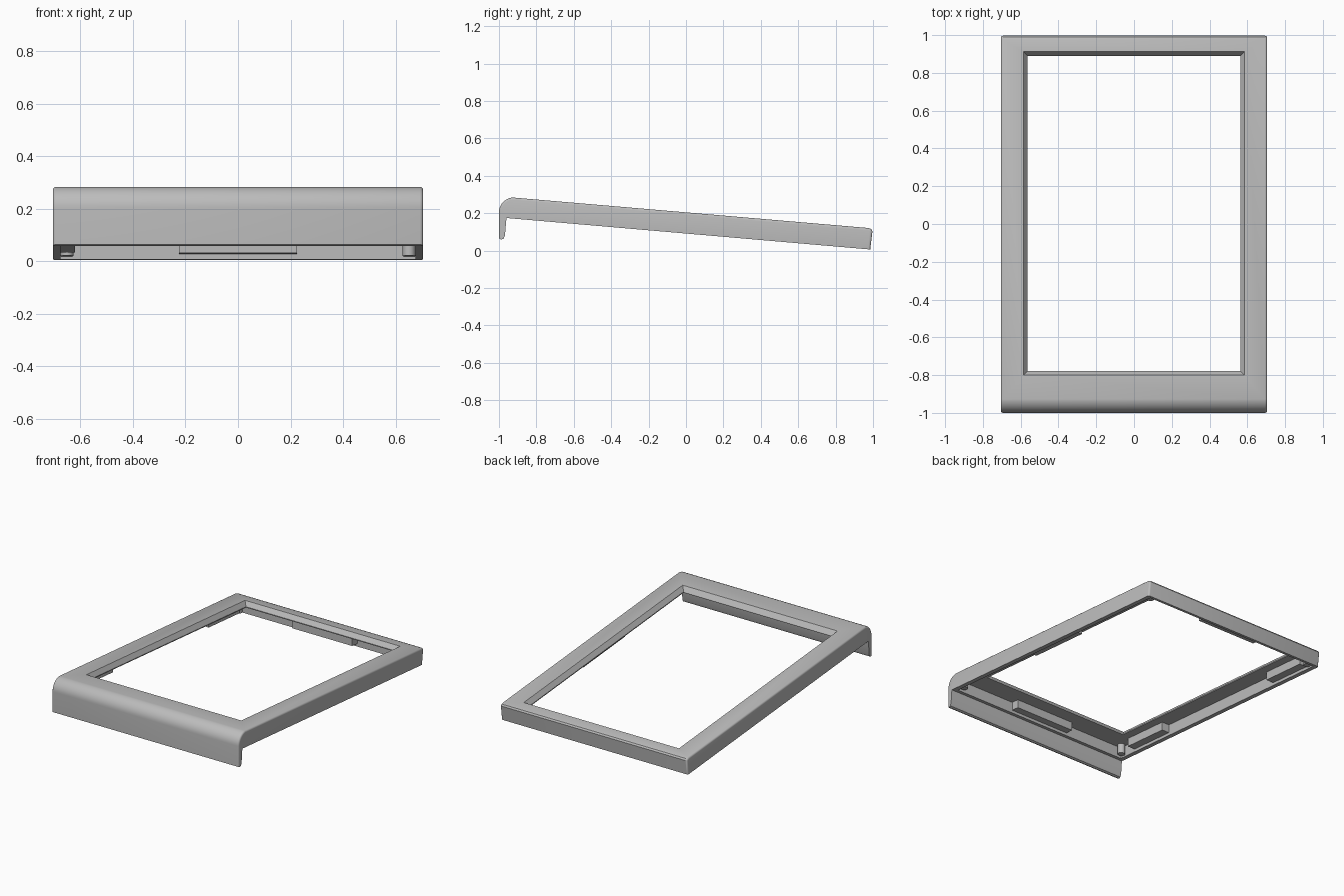
import bpy, bmesh, math

SLOPE = -0.0866                      # fall of the whole frame towards the back
TOP, PLATE, RIM = 0.205, 0.168, 0.091  # heights above the sloping base plane
HALF = 0.705

if "Cube" in bpy.data.objects:
    bpy.data.objects.remove(bpy.data.objects["Cube"])

grey = bpy.data.materials.new("light grey plastic")
grey.use_nodes = True
colour = (0.5, 0.5, 0.5, 1)
grey.diffuse_color = colour
grey.node_tree.nodes["Principled BSDF"].inputs["Base Color"].default_value = colour


def finish(bm, name):
    bmesh.ops.recalc_face_normals(bm, faces=bm.faces)
    mesh = bpy.data.meshes.new(name)
    bm.to_mesh(mesh)
    bm.free()
    mesh.materials.append(grey)
    ob = bpy.data.objects.new(name, mesh)
    bpy.context.collection.objects.link(ob)
    return ob


def activate(ob):
    bpy.ops.object.select_all(action="DESELECT")
    ob.select_set(True)
    bpy.context.view_layer.objects.active = ob


def sloped_box(name, x, y, z, flare=0.0):
    """Box sheared along the slope; flare widens its upper end."""
    bm = bmesh.new()
    bmesh.ops.create_cube(bm, size=1)
    for v in bm.verts:
        grow = flare if v.co.z > 0 else 0
        sx, sy, sz = (1 if c > 0 else -1 for c in v.co)
        v.co.x = (x[1] if sx > 0 else x[0]) + sx * grow
        v.co.y = (y[1] if sy > 0 else y[0]) + sy * grow
        v.co.z = (z[1] if sz > 0 else z[0]) + SLOPE * v.co.y
    return finish(bm, name)


def cut(ob, cutter):
    cutter.hide_render = True
    mod = ob.modifiers.new("cut", "BOOLEAN")
    mod.operation, mod.object, mod.solver = "DIFFERENCE", cutter, "EXACT"
    activate(ob)
    bpy.ops.object.modifier_apply(modifier=mod.name)
    bpy.data.objects.remove(cutter)


# Side profile: drop lip, rounded front, sloping top, short back wall
radius, cy, cz = 0.08, -0.92, 0.204
profile = [(-0.96, RIM - SLOPE * 0.96), (-0.968, 0.08), (-0.975, 0.064),
           (-0.988, 0.058), (-1.0, 0.064)]
for i in range(11):
    a = math.radians(180 - 85 * i / 10)
    profile.append((cy + radius * math.cos(a), cz + radius * math.sin(a)))
profile += [(0.975, TOP + SLOPE * 0.975), (0.99, 0.115), (0.997, 0.104),
            (0.985, RIM + SLOPE * 0.985)]

bm = bmesh.new()
cap = bm.faces.new([bm.verts.new((-HALF, y, z)) for y, z in profile])
moved = bmesh.ops.extrude_face_region(bm, geom=[cap])["geom"]
bmesh.ops.translate(bm, vec=(2 * HALF, 0, 0),
                    verts=[g for g in moved if isinstance(g, bmesh.types.BMVert)])
bm.normal_update()


def outer_rim(e):
    a, b = (v.co for v in e.verts)
    mid = (a + b) / 2
    if abs(a.x - b.x) > 0.01:
        return False
    return mid.z > RIM + 0.04 + SLOPE * mid.y or mid.y < -0.995 or mid.y > 0.988


bmesh.ops.bevel(bm, geom=[e for e in bm.edges if outer_rim(e)], offset=0.012,
                segments=3, profile=0.5, affect="EDGES")
frame = finish(bm, "bezel_frame")

# Hollow underside and bevelled window
cut(frame, sloped_box("cavity", (-0.675, 0.675), (-0.935, 0.965), (-0.1, PLATE)))
cut(frame, sloped_box("window_low", (-0.563, 0.563), (-0.778, 0.89), (0, TOP)))
cut(frame, sloped_box("window_bevel", (-0.563, 0.563), (-0.778, 0.89),
                      (PLATE + 0.006, TOP + 0.0005), flare=0.023))
activate(frame)
bpy.ops.object.shade_smooth_by_angle(angle=math.radians(32))

# Mounting blocks against the inner walls
block_z = (RIM + 0.02, PLATE + 0.005)
for name, x, y in (
        ("front_block", (-0.225, 0.225), (-0.94, -0.88)),
        ("back_block", (-0.225, 0.225), (0.91, 0.97)),
        ("left_block", (0.62, 0.68), (-0.225, 0.225)),
        ("right_front_block", (-0.68, -0.62), (-0.8, -0.46)),
        ("right_back_block", (-0.68, -0.62), (0.57, 0.9))):
    sloped_box(name, x, y, block_z)

# Corner posts
for side, sx in (("left", 1), ("right", -1)):
    for end, y in (("front", -0.9), ("back", 0.935)):
        bm = bmesh.new()
        bmesh.ops.create_cone(bm, cap_ends=True, segments=20, radius1=0.024,
                              radius2=0.024, depth=0.07)
        for v in bm.verts:
            v.co.x += sx * 0.651
            v.co.y += y
            v.co.z += RIM + 0.045 + SLOPE * v.co.y
        post = finish(bm, f"{side}_{end}_post")
        activate(post)
        bpy.ops.object.shade_smooth_by_angle(angle=math.radians(32))
